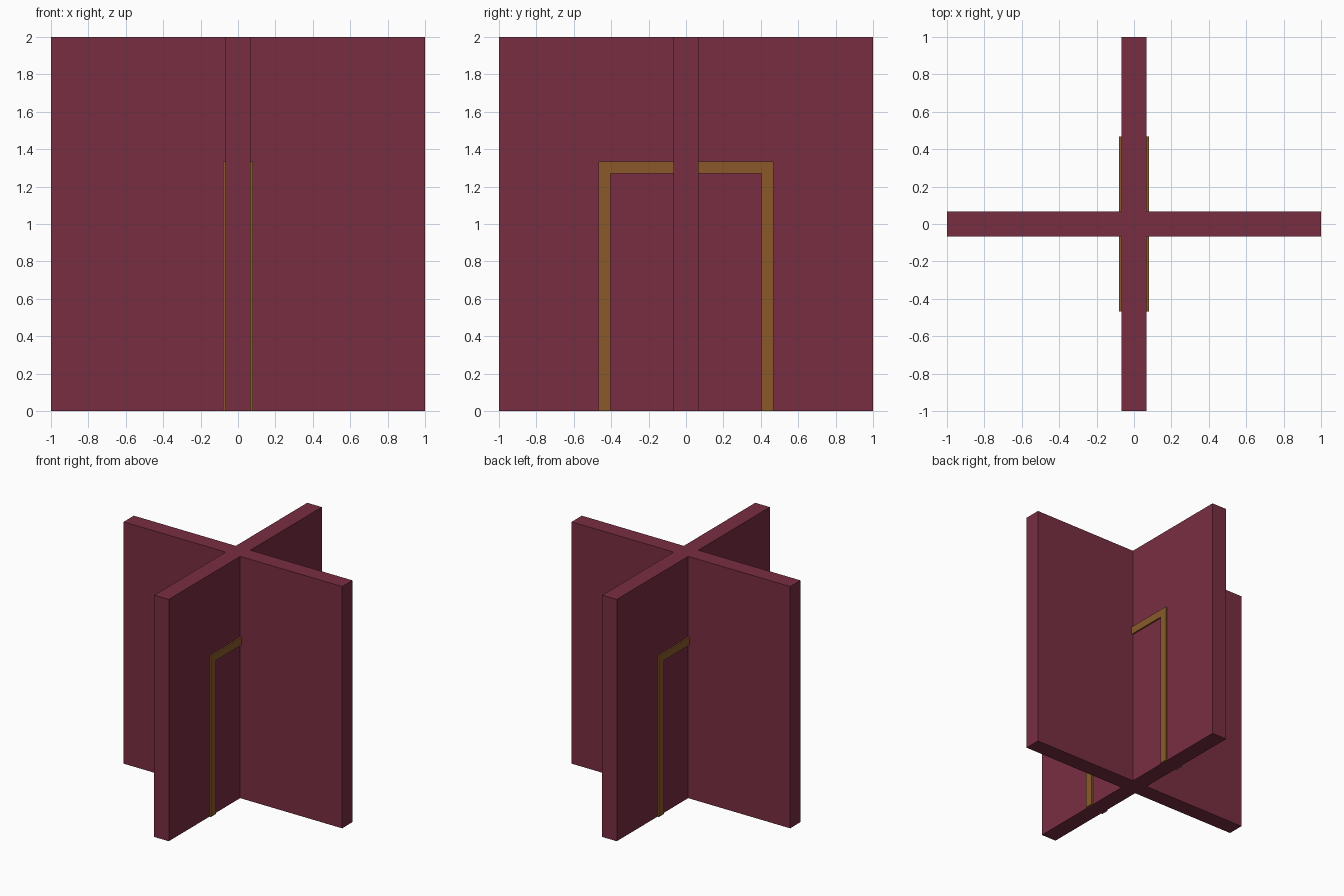
import bpy
import bmesh

if "Cube" in bpy.data.objects:
    bpy.data.objects.remove(bpy.data.objects["Cube"])

T = 0.0667   # half thickness of the walls
H = 2.0      # wall height


def material(name, color):
    m = bpy.data.materials.new(name)
    m.diffuse_color = (*color, 1.0)
    m.use_nodes = True
    m.node_tree.nodes["Principled BSDF"].inputs["Base Color"].default_value = m.diffuse_color
    return m


def extruded(name, points, offset, mat):
    """Extrude a closed outline of 3D points along an offset vector."""
    bm = bmesh.new()
    face = bm.faces.new([bm.verts.new(p) for p in points])
    top = bmesh.ops.extrude_face_region(bm, geom=[face])
    verts = [g for g in top["geom"] if isinstance(g, bmesh.types.BMVert)]
    bmesh.ops.translate(bm, verts=verts, vec=offset)
    bmesh.ops.recalc_face_normals(bm, faces=bm.faces)
    mesh = bpy.data.meshes.new(name)
    bm.to_mesh(mesh)
    bm.free()
    mesh.materials.append(mat)
    obj = bpy.data.objects.new(name, mesh)
    bpy.context.collection.objects.link(obj)
    return obj


burgundy = material("burgundy", (0.191, 0.027, 0.054))
ochre = material("ochre_wood", (0.254, 0.102, 0.024))

# Crossed walls: one plus-shaped plan raised to full height
quarter = [(1, -T), (1, T), (T, T)]
plan = []
for _ in range(4):
    plan += quarter
    quarter = [(-y, x) for x, y in quarter]
extruded("crossed_walls", [(x, y, 0) for x, y in plan], (0, 0, H), burgundy)

# Door trim: a post and half lintel on each side of the long wall
outline = [(T, 1.333), (0.467, 1.333), (0.467, 0), (0.403, 0), (0.403, 1.27), (T, 1.27)]
for sx, side in ((1, "right"), (-1, "left")):
    for sy, end in ((1, "back"), (-1, "front")):
        extruded(f"door_trim_{side}_{end}",
                 [(sx * T, sy * y, z) for y, z in outline],
                 (sx * 0.0123, 0, 0), ochre)
